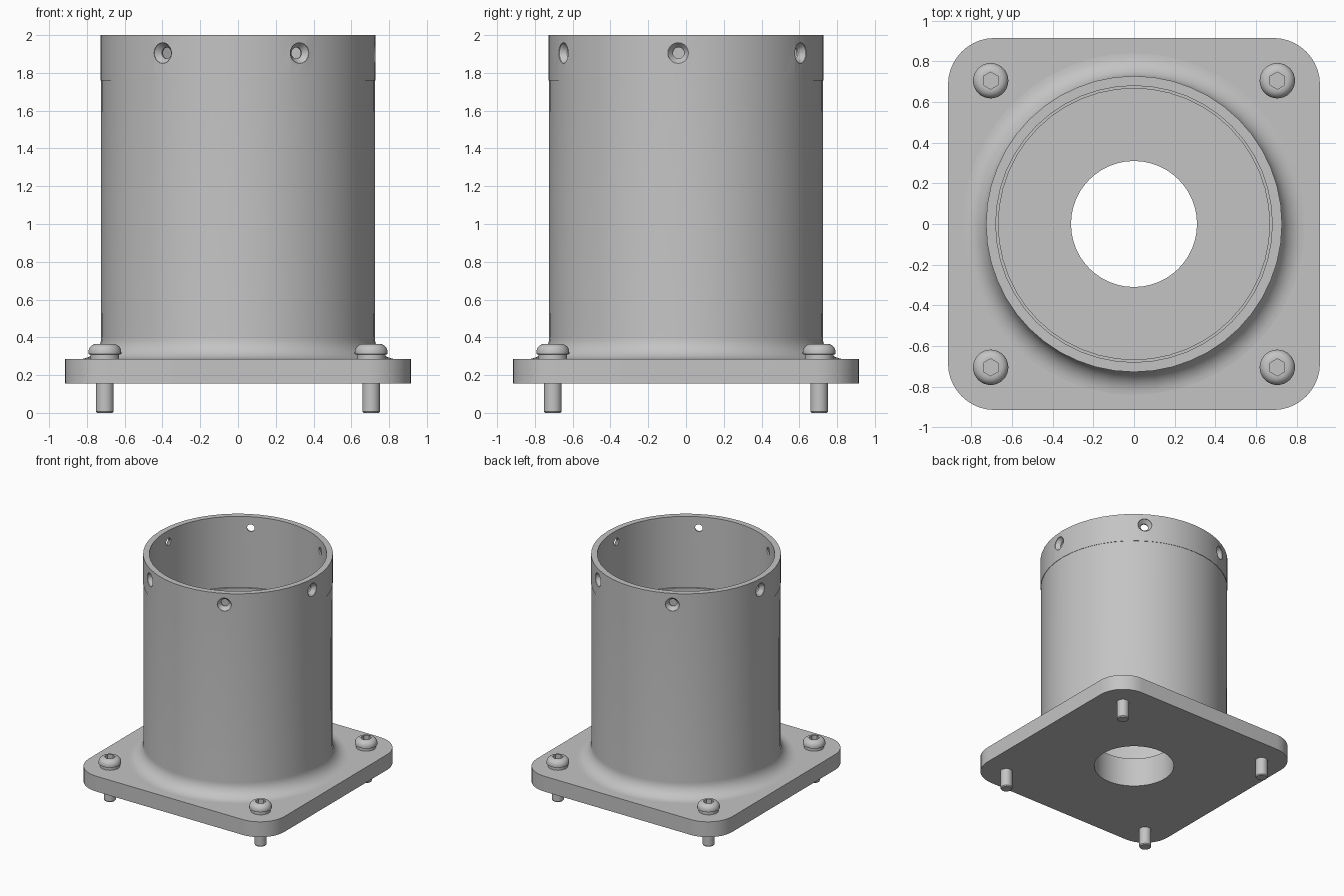
import bpy
import bmesh
from math import cos, sin, pi, radians
from mathutils import Matrix, Vector

old = bpy.data.objects.get("Cube")
if old:
    bpy.data.objects.remove(old, do_unlink=True)

grey = bpy.data.materials.new("plain grey")
grey.use_nodes = True
grey.diffuse_color = (0.55, 0.55, 0.55, 1)
grey.node_tree.nodes["Principled BSDF"].inputs["Base Color"].default_value = (0.55, 0.55, 0.55, 1)


def make_object(name, bm):
    bmesh.ops.recalc_face_normals(bm, faces=bm.faces)
    mesh = bpy.data.meshes.new(name)
    bm.to_mesh(mesh)
    bm.free()
    mesh.materials.append(grey)
    obj = bpy.data.objects.new(name, mesh)
    bpy.context.collection.objects.link(obj)
    return obj


def lathe(name, profile, steps, closed=False):
    """Spin an (r, z) profile around the z axis."""
    bm = bmesh.new()
    verts = [bm.verts.new((r, 0, z)) for r, z in profile]
    pairs = list(zip(verts, verts[1:]))
    if closed:
        pairs.append((verts[-1], verts[0]))
    edges = [bm.edges.new(p) for p in pairs]
    bmesh.ops.spin(bm, geom=verts + edges, axis=(0, 0, 1), cent=(0, 0, 0),
                   angle=2 * pi, steps=steps, use_duplicate=False)
    bmesh.ops.remove_doubles(bm, verts=bm.verts, dist=0.0002)
    return make_object(name, bm)


def arc(cx, cz, radius, start, end, steps):
    angles = [radians(start + (end - start) * i / steps) for i in range(steps + 1)]
    return [(cx + radius * cos(a), cz + radius * sin(a)) for a in angles]


def activate(obj):
    bpy.ops.object.select_all(action="DESELECT")
    obj.select_set(True)
    bpy.context.view_layer.objects.active = obj


def cut(obj, cutter):
    cutter.hide_render = True
    mod = obj.modifiers.new("cut", "BOOLEAN")
    mod.operation, mod.solver, mod.object = "DIFFERENCE", "EXACT", cutter
    activate(obj)
    bpy.ops.object.modifier_apply(modifier=mod.name)
    bpy.data.objects.remove(cutter, do_unlink=True)


def smooth(obj):
    activate(obj)
    bpy.ops.object.shade_smooth_by_angle(angle=radians(30))


PLATE_LOW, PLATE_TOP, FLOOR = 0.155, 0.285, 0.40
HALF, CORNER, BORE = 0.915, 0.23, 0.31

# Base plate: rounded square with a round bore
bm = bmesh.new()
inner = HALF - CORNER
outline = []
for k, (sx, sy) in enumerate([(1, 1), (-1, 1), (-1, -1), (1, -1)]):
    outline += arc(sx * inner, sy * inner, CORNER, 90 * k, 90 * k + 90, 10)
face = bm.faces.new([bm.verts.new((x, y, PLATE_LOW)) for x, y in outline])
ext = bmesh.ops.extrude_face_region(bm, geom=[face], use_keep_orig=True)
bmesh.ops.translate(bm, vec=(0, 0, PLATE_TOP - PLATE_LOW),
                    verts=[v for v in ext["geom"] if isinstance(v, bmesh.types.BMVert)])
plate = make_object("base_plate", bm)
cut(plate, lathe("bore_cutter", [(0, 0), (BORE, 0), (BORE, 0.6), (0, 0.6)], 48))
smooth(plate)

# Tube: floor, stepped inside wall, collar and a flared foot
foot = arc(0.84, FLOOR + 0.001, 0.116, 180, 270, 10)
tube = lathe("tube", [(BORE, PLATE_TOP), (BORE, FLOOR), (0.667, FLOOR), (0.667, 1.4),
                      (0.68, 1.4), (0.68, 2), (0.728, 2), (0.728, 1.76),
                      (0.725, 1.76)] + foot, 48, closed=True)

# Six countersunk holes around the collar
for k in range(6):
    cutter = lathe("hole_cutter", [(0, 0.6), (0.03, 0.6), (0.03, 0.69),
                                   (0.055, 0.722), (0.055, 0.8), (0, 0.8)], 20)
    cutter.data.transform(Matrix.Translation((0, 0, 1.905))
                          @ Matrix.Rotation(radians(60 * k - 3.3), 4, "Z")
                          @ Matrix.Rotation(pi / 2, 4, "Y"))
    cut(tube, cutter)
smooth(tube)

# Button-head screw with a hex socket
dome = [(0.045 + 0.042 * cos(a), 0.322 + 0.043 * sin(a))
        for a in [radians(15 * i) for i in range(7)]]
screw = lathe("screw_1", [(0, 0), (0.041, 0), (0.047, 0.008), (0.047, PLATE_TOP),
                          (0.076, PLATE_TOP), (0.076, 0.308), (0.087, 0.312)]
              + dome + [(0, 0.365)], 32)
socket = lathe("socket_cutter", [(0, 0.325), (0.042, 0.325), (0.042, 0.4), (0, 0.4)], 6)
socket.data.transform(Matrix.Rotation(pi / 6, 4, "Z"))
cut(screw, socket)
smooth(screw)

# One screw in each corner
POS = 0.705
screw.location = Vector((POS, POS, 0))
for n, (sx, sy) in enumerate([(-1, 1), (-1, -1), (1, -1)], 2):
    copy = screw.copy()
    copy.name = f"screw_{n}"
    copy.location = Vector((sx * POS, sy * POS, 0))
    bpy.context.collection.objects.link(copy)
